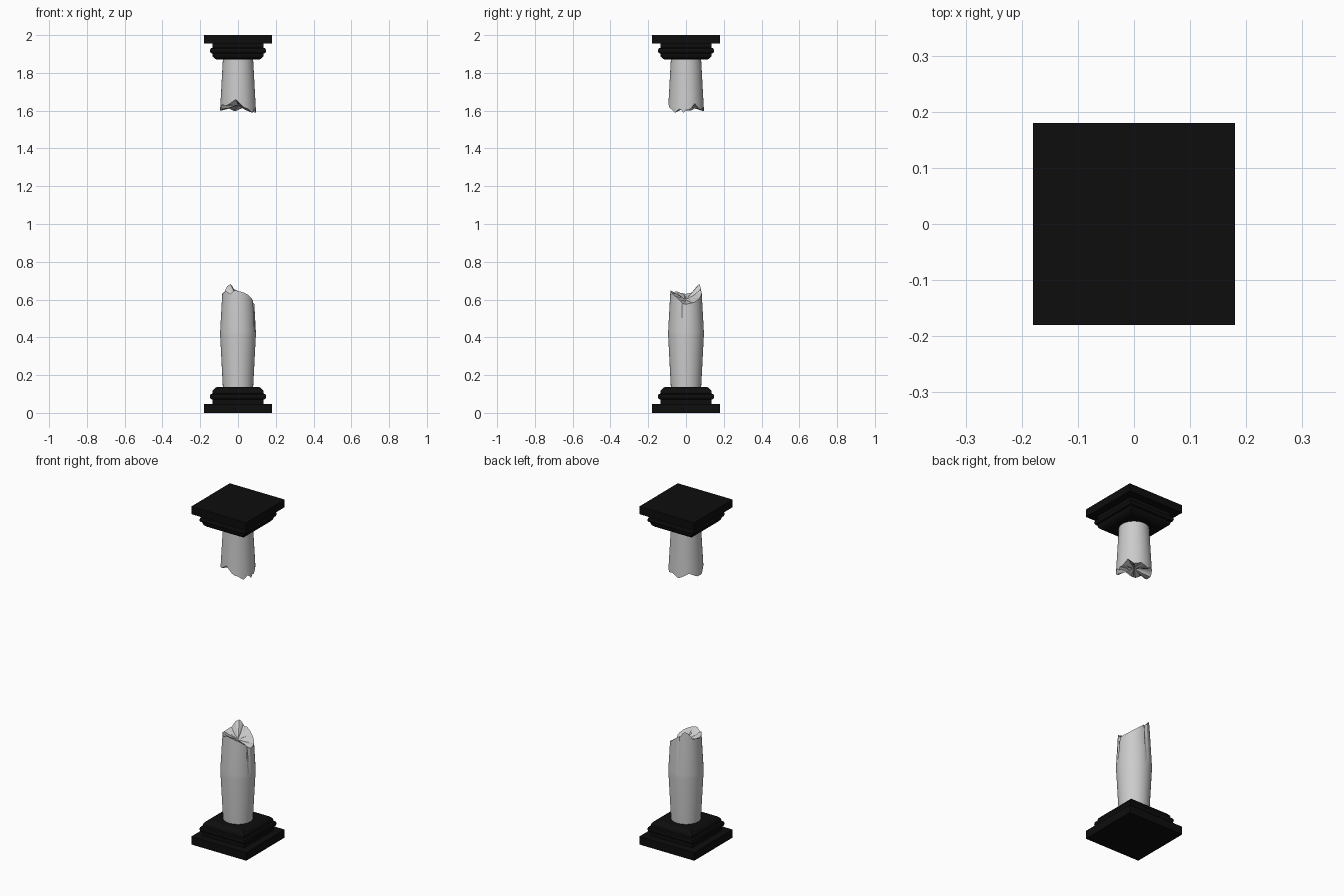
import bpy, bmesh, math, random

if "Cube" in bpy.data.objects:
    bpy.data.objects.remove(bpy.data.objects["Cube"])

random.seed(4)
black = bpy.data.materials.new("black_stone")
black.diffuse_color = (0.004, 0.004, 0.004, 1)
black.use_nodes = True
black.node_tree.nodes["Principled BSDF"].inputs["Base Color"].default_value = black.diffuse_color


def finish(bm, name, material=None, smooth=None):
    bmesh.ops.recalc_face_normals(bm, faces=bm.faces)
    mesh = bpy.data.meshes.new(name)
    bm.to_mesh(mesh)
    bm.free()
    obj = bpy.data.objects.new(name, mesh)
    bpy.context.collection.objects.link(obj)
    if material:
        mesh.materials.append(material)
    if smooth:
        bpy.ops.object.select_all(action='DESELECT')
        obj.select_set(True)
        bpy.context.view_layer.objects.active = obj
        bpy.ops.object.shade_smooth_by_angle(angle=math.radians(smooth))
    return obj


def bridge(bm, a, b):
    n = len(a)
    for i in range(n):
        j = (i + 1) % n
        bm.faces.new((a[i], a[j], b[j], b[i]))


def square_moulding(name, profile):
    """Stack square rings given as (half width, z)."""
    bm = bmesh.new()
    rings = [[bm.verts.new((sx * h, sy * h, z))
              for sx, sy in ((1, 1), (-1, 1), (-1, -1), (1, -1))] for h, z in profile]
    for a, b in zip(rings, rings[1:]):
        bridge(bm, a, b)
    bm.faces.new(rings[0])
    bm.faces.new(rings[-1])
    return finish(bm, name, black)


def rim_height(rim, deg):
    """Interpolate the broken edge, given as (degrees, z), around the circle."""
    pts = rim + [(rim[0][0] + 360, rim[0][1])]
    for (a, za), (b, zb) in zip(pts, pts[1:]):
        if a <= deg <= b:
            return za + (zb - za) * (deg - a) / (b - a)


def broken_shaft(name, profile, rim, centre, chips=(), sides=48):
    """Round shaft: full rings, then a jagged rim closed by a rough fracture."""
    bm = bmesh.new()

    def ring(f):
        out = []
        for i in range(sides):
            deg = 360 * i / sides
            r, z = f(deg)
            t = math.radians(deg)
            out.append(bm.verts.new((r * math.cos(t), r * math.sin(t), z)))
        return out

    rings = [ring(lambda d, p=p: p) for p in profile[:-1]]
    (r0, z0), (r1, z1) = profile[-2:]

    def edge(deg):
        z = rim_height(rim, deg)
        r = r0 + (r1 - r0) * (z - z0) / (z1 - z0)
        return (r * (0.88 if round(deg) in chips else 1), z)

    rings.append(ring(edge))
    # rough fracture surface
    rings.append(ring(lambda d: (0.045, 0.5 * (edge(d)[1] + centre) + random.uniform(-.006, .006))))
    for a, b in zip(rings, rings[1:]):
        bridge(bm, a, b)
    tip = bm.verts.new((0, 0, centre))
    for i in range(sides):
        bm.faces.new((rings[-1][i], rings[-1][(i + 1) % sides], tip))
    bm.faces.new(rings[0])
    return finish(bm, name, smooth=25)


# base and capital, the same moulding turned over
moulding = [(.18, 0), (.18, .047), (.136, .047), (.136, .07), (.145, .074),
            (.149, .085), (.146, .098), (.136, .102), (.136, .11), (.133, .12),
            (.122, .131), (.112, .136)]
square_moulding("base", moulding)
square_moulding("capital", [(h, 2 - z * .955) for h, z in moulding])

# lower stump of the shaft
lower_rim = [(0, .575), (30, .585), (60, .61), (90, .645), (105, .655), (118, .684),
             (135, .67), (150, .64), (180, .63), (200, .635), (220, .645), (240, .63),
             (258, .65), (285, .64), (310, .625), (335, .60), (345, .58)]
broken_shaft("lower_shaft", [(.08, .13), (.0945, .41), (.0945, .43), (.083, .64)],
             lower_rim, .60, chips=(98, 345))

# upper stump hanging from the capital
upper_rim = [(0, 1.605), (10, 1.602), (30, 1.637), (50, 1.605), (75, 1.615), (100, 1.595),
             (135, 1.625), (165, 1.60), (190, 1.603), (205, 1.635), (225, 1.625),
             (240, 1.635), (263, 1.66), (290, 1.615), (305, 1.61), (322, 1.588), (340, 1.612),
             (352, 1.588)]
broken_shaft("upper_shaft", [(.08, 1.875), (.095, 1.60)], upper_rim, 1.63)
